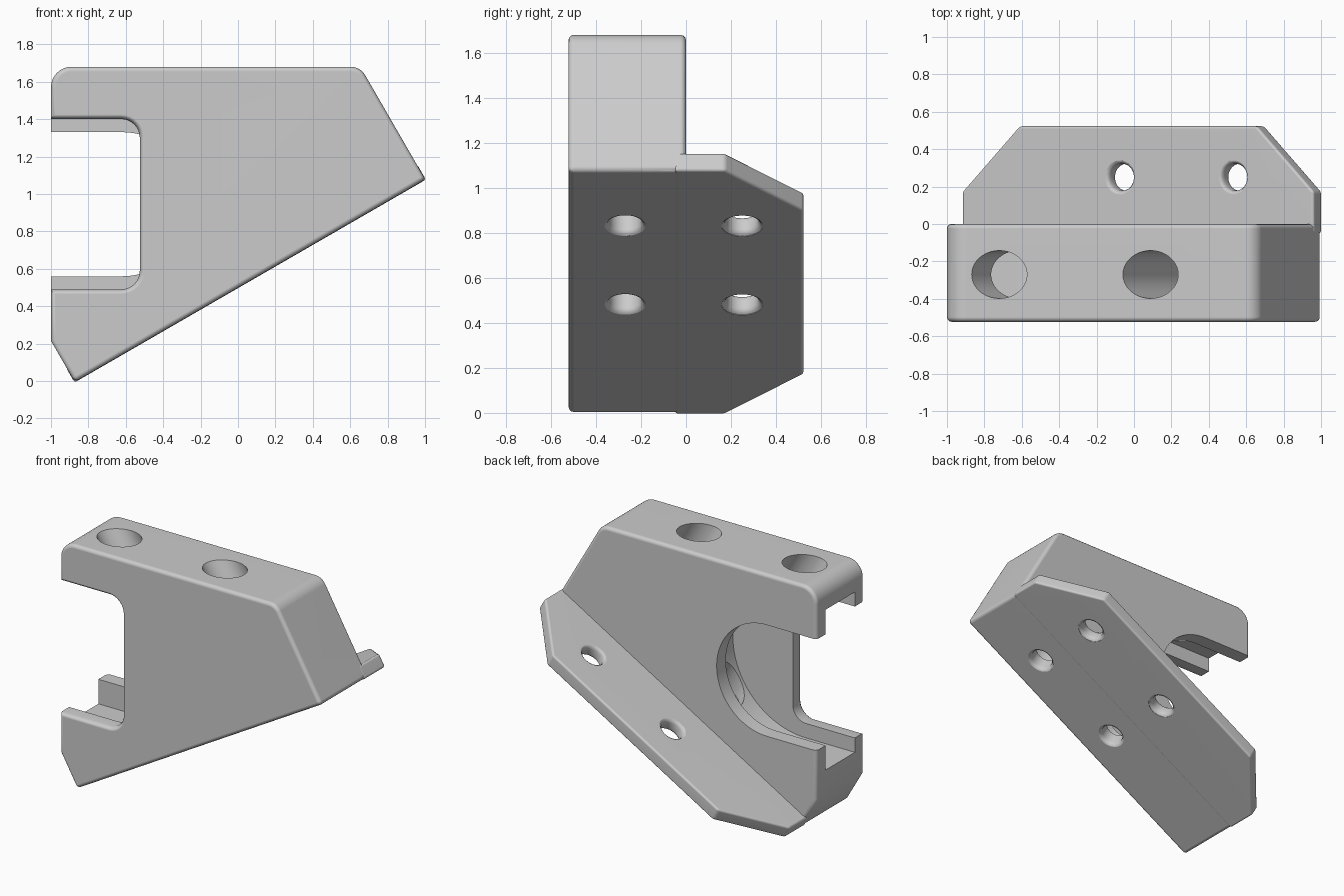
import bpy, bmesh
from math import sin, cos, pi, radians
from mathutils import Vector

cube = bpy.data.objects.get("Cube")
if cube:
    bpy.data.objects.remove(cube)

grey = bpy.data.materials.new("light grey")
grey.use_nodes = True
grey.diffuse_color = (0.6, 0.6, 0.6, 1)
grey.node_tree.nodes["Principled BSDF"].inputs["Base Color"].default_value = (0.6, 0.6, 0.6, 1)

# Directions of the sloped mounting face
ALONG = Vector((cos(pi / 6), 0, 0.5))
UP = Vector((-0.5, 0, cos(pi / 6)))
Y = Vector((0, 1, 0))
FOOT = Vector((-0.873, 0, -0.005))
LENGTH, HALF_Y, PLATE = 2.165, 0.523, 0.09


def on_slope(s, y, t):
    return FOOT + ALONG * s + Y * y + UP * t


def loft(name, rings):
    """Closed solid through a list of equal-sized point rings."""
    bm = bmesh.new()
    loops = [[bm.verts.new(p) for p in ring] for ring in rings]
    n = len(loops[0])
    for a, b in zip(loops, loops[1:]):
        for i in range(n):
            j = (i + 1) % n
            bm.faces.new((a[i], a[j], b[j], b[i]))
    bm.faces.new(loops[0])
    bm.faces.new(loops[-1])
    bmesh.ops.recalc_face_normals(bm, faces=bm.faces)
    mesh = bpy.data.meshes.new(name)
    bm.to_mesh(mesh)
    bm.free()
    mesh.materials.append(grey)
    obj = bpy.data.objects.new(name, mesh)
    bpy.context.collection.objects.link(obj)
    return obj


def apply(obj, mod):
    bpy.context.view_layer.objects.active = obj
    bpy.ops.object.modifier_apply(modifier=mod.name)


def bevel(obj, width):
    mod = obj.modifiers.new("rounding", 'BEVEL')
    mod.width, mod.segments = width, 3
    mod.limit_method, mod.angle_limit = 'ANGLE', radians(35)
    mod.use_clamp_overlap = False
    apply(obj, mod)


def combine(obj, other, operation):
    mod = obj.modifiers.new("combine", 'BOOLEAN')
    mod.operation, mod.object, mod.solver = operation, other, 'EXACT'
    apply(obj, mod)
    bpy.data.objects.remove(other)


def arc(cx, cz, r, start, end, steps):
    return [(cx + r * cos(radians(start + (end - start) * i / steps)),
             cz + r * sin(radians(start + (end - start) * i / steps)))
            for i in range(steps + 1)]


# Main body: slanted outline with rounded upper corners
TOP = 1.68
toe = on_slope(LENGTH, 0, 0)
heel_t = (FOOT.x + 1) / 0.5
heel = on_slope(0, 0, heel_t)
r_right = 0.09
top_right_x = toe.x - 0.5 * (TOP - toe.z) / cos(pi / 6)
outline = [(FOOT.x, FOOT.z), (toe.x, toe.z)]
outline += arc(top_right_x - r_right * 0.577, TOP - r_right, r_right, 30, 90, 6)
outline += arc(-0.89, TOP - 0.11, 0.11, 90, 180, 8)
outline += [(heel.x, heel.z)]
body = loft("bracket_body", [[(x, y, z) for x, z in outline] for y in (-HALF_Y, 0)])
bevel(body, 0.025)

# Side flange: flat plate with clipped corners, lying on the slope
eps, clip = 0.002, 0.35
plan = [(-eps, -0.05), (LENGTH + eps, -0.05), (LENGTH + eps, HALF_Y - clip),
        (LENGTH - clip, HALF_Y), (clip, HALF_Y), (-eps, HALF_Y - clip)]
flange = loft("flange", [[on_slope(s, y, t) for s, y in plan] for t in (-eps, PLATE)])
bevel(flange, 0.014)
combine(body, flange, 'UNION')


# Side opening: front slot, wide round cavity, and rounded rear slot
def slot(name, right, half, radius, layers):
    rings = []
    for y, grow in layers:
        h, r, cx = half + grow, radius + grow, right - radius
        steps = 24 if radius > 0.2 else 8
        pts = [(-1.4, -h)] + arc(cx, r - h, r, -90, 0, steps)
        pts += arc(cx, h - r + 0.0005, r, 0, 90, steps) + [(-1.4, h)]
        rings.append([(x, y, z + 0.945) for x, z in pts])
    return loft(name, rings)


def flare(y, outward):
    """Layers that round over the rim of a slot, listed from the outside in."""
    return [(y + outward * d, g) for d, g in
            ((0.05, 0.025), (0, 0.025), (-0.008, 0.011), (-0.025, 0))]


combine(body, slot("cavity", -0.065, 0.555, 0.555, [(-0.42, 0), (-0.10, 0)]), 'DIFFERENCE')
combine(body, slot("front_slot", -0.525, 0.455, 0.10,
                   flare(-HALF_Y, -1) + [(-0.38, 0)]), 'DIFFERENCE')
combine(body, slot("rear_slot", -0.235, 0.385, 0.385,
                   [(0.05, 0), (-0.14, 0)]), 'DIFFERENCE')


# Screw holes square to the slope, with rounded rims
def hole(s, y, profile):
    sides = 40
    return loft("screw_hole", [
        [on_slope(s + r * cos(2 * pi * i / sides), y + r * sin(2 * pi * i / sides), t)
         for i in range(sides)] for t, r in profile])


R, RIM, BORE = 0.072, 0.092, 0.128
lower = [(-0.06, RIM), (0, RIM), (0.006, R + 0.009), (0.022, R)]
upper = [(PLATE - t, r) for t, r in reversed(lower)]
for s in (0.975, 1.675):
    combine(body, hole(s, 0.25, lower + upper), 'DIFFERENCE')
    combine(body, hole(s, -0.27, lower + [(0.1, R), (0.1, BORE), (1.9, BORE)]), 'DIFFERENCE')

# Smooth rounded edges, crisp flat faces
bpy.ops.object.select_all(action='DESELECT')
body.select_set(True)
bpy.context.view_layer.objects.active = body
bpy.ops.object.shade_smooth_by_angle(angle=radians(35))
weighted = body.modifiers.new("even_shading", 'WEIGHTED_NORMAL')
weighted.keep_sharp = True
